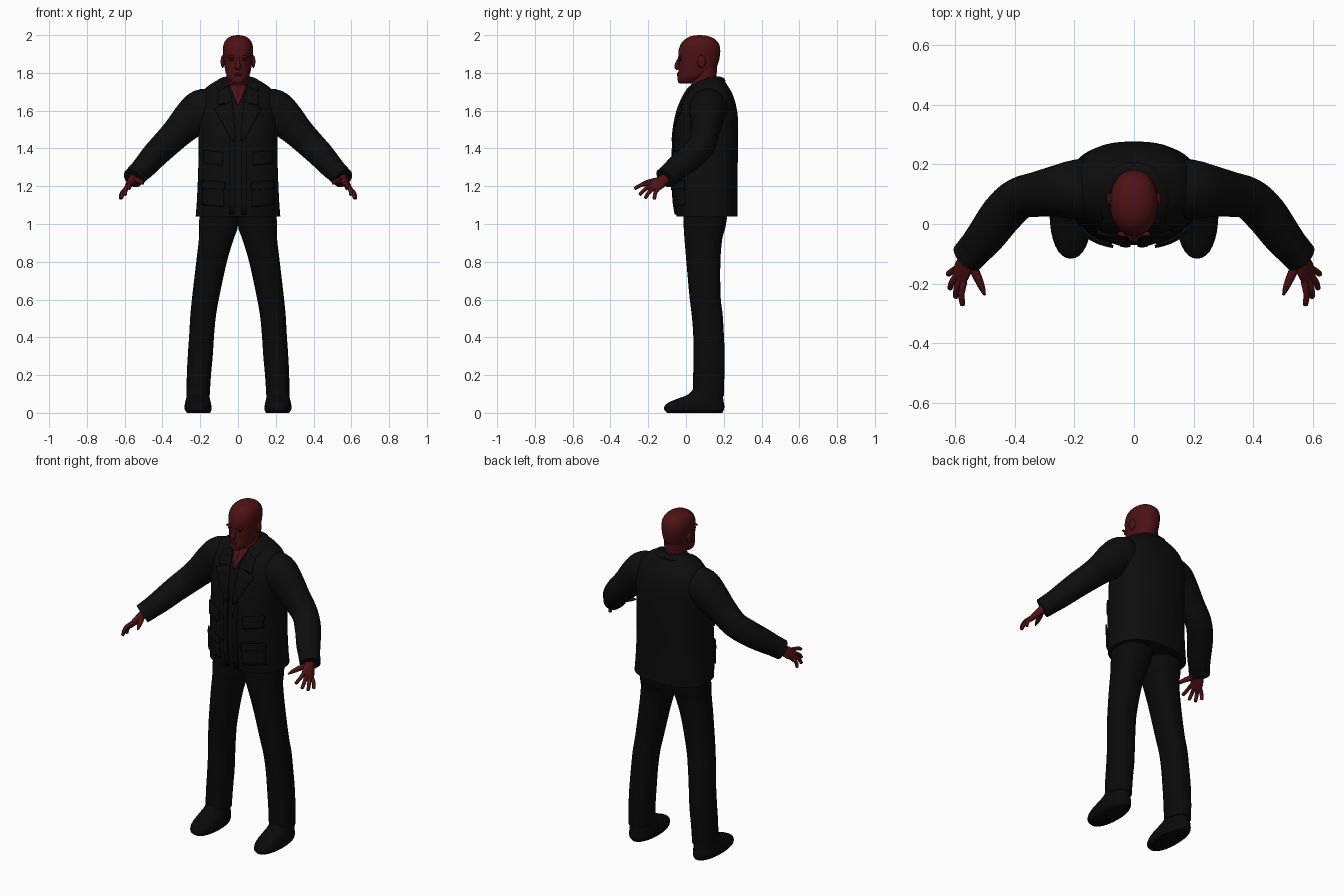
import bpy, bmesh, math
from mathutils import Vector

if "Cube" in bpy.data.objects:
    bpy.data.objects.remove(bpy.data.objects["Cube"])


def material(name, rgb):
    m = bpy.data.materials.new(name)
    m.use_nodes = True
    m.diffuse_color = (*rgb, 1)
    bsdf = next(n for n in m.node_tree.nodes if n.type == 'BSDF_PRINCIPLED')
    bsdf.inputs["Base Color"].default_value = (*rgb, 1)
    bsdf.inputs["Roughness"].default_value = 0.8
    return m


SKIN = material("dark red skin", (0.075, 0.006, 0.007))
JACKET = material("jacket black", (0.004, 0.004, 0.004))
TROUSER = material("trouser black", (0.003, 0.003, 0.003))
EYE = material("eye dark red", (0.02, 0.002, 0.002))


def smooth_rows(rows, k=5):
    """Catmull-Rom interpolation through tuples."""
    out = []
    for i in range(len(rows) - 1):
        a, b, c, d = (rows[max(i - 1, 0)], rows[i], rows[i + 1],
                      rows[min(i + 2, len(rows) - 1)])
        for j in range(k):
            t = j / k
            out.append(tuple(
                0.5 * (2 * q + (r - p) * t + (2 * p - 5 * q + 4 * r - s) * t * t
                       + (3 * q - p - 3 * r + s) * t ** 3)
                for p, q, r, s in zip(a, b, c, d)))
    return out + [rows[-1]]


def finish(name, bm, mat, mirror=False):
    bmesh.ops.recalc_face_normals(bm, faces=bm.faces)
    me = bpy.data.meshes.new(name)
    bm.to_mesh(me)
    bm.free()
    me.materials.append(mat)
    ob = bpy.data.objects.new(name, me)
    bpy.context.collection.objects.link(ob)
    if mirror:
        ob.modifiers.new("Mirror", 'MIRROR').use_mirror_merge = False
    bpy.ops.object.select_all(action='DESELECT')
    ob.select_set(True)
    bpy.context.view_layer.objects.active = ob
    bpy.ops.object.shade_smooth_by_angle(angle=math.radians(50))
    return ob


def skin_rings(name, rings, mat, mirror):
    bm = bmesh.new()
    loops = [[bm.verts.new(p) for p in r] for r in rings]
    n = len(loops[0])
    for a, b in zip(loops, loops[1:]):
        for i in range(n):
            bm.faces.new((a[i], a[(i + 1) % n], b[(i + 1) % n], b[i]))
    bm.faces.new(loops[0])
    bm.faces.new(loops[-1])
    return finish(name, bm, mat, mirror)


def stack(name, rows, mat, n=2.0, mirror=False, seg=32):
    """Horizontal superellipse rings: (z, centre x, half width, front y, back y)."""
    rings = []
    for z, cx, rx, f, b in smooth_rows(rows):
        ring = []
        for i in range(seg):
            c, s = math.cos(math.tau * i / seg), math.sin(math.tau * i / seg)
            ring.append((cx + rx * math.copysign(abs(c) ** (2 / n), c),
                         (f + b) / 2 + (b - f) / 2 * math.copysign(abs(s) ** (2 / n), s), z))
        rings.append(ring)
    return skin_rings(name, rings, mat, mirror)


def tube(name, pts, mat, across=(0, 1, 0), seg=16, mirror=True):
    """Elliptic tube: (x, y, z, half size along across, half size other way)."""
    path = smooth_rows(pts)
    rings = []
    for i, (x, y, z, w, h) in enumerate(path):
        t = (Vector(path[min(i + 1, len(path) - 1)][:3])
             - Vector(path[max(i - 1, 0)][:3])).normalized()
        u = Vector(across)
        u = (u - t * u.dot(t)).normalized()
        v = t.cross(u)
        rings.append([Vector((x, y, z)) + u * w * math.cos(math.tau * k / seg)
                      + v * h * math.sin(math.tau * k / seg) for k in range(seg)])
    return skin_rings(name, rings, mat, mirror)


def ball(name, loc, size, mat, mirror=True):
    bm = bmesh.new()
    bmesh.ops.create_uvsphere(bm, u_segments=16, v_segments=10, radius=1)
    bmesh.ops.scale(bm, vec=size, verts=bm.verts)
    bmesh.ops.translate(bm, vec=loc, verts=bm.verts)
    return finish(name, bm, mat, mirror)


# Jacket body
TORSO = [(1.04, 0, .224, -.05, .272), (1.12, 0, .218, -.063, .272), (1.25, 0, .212, -.07, .272),
         (1.4, 0, .208, -.067, .276), (1.5, 0, .21, -.06, .276), (1.58, 0, .21, -.045, .273),
         (1.64, 0, .205, -.025, .262), (1.69, 0, .19, .0, .245), (1.725, 0, .165, .025, .225),
         (1.755, 0, .12, .065, .205), (1.775, 0, .08, .11, .18)]
POWER = 2.5
stack("jacket_body", TORSO, JACKET, POWER, seg=48)
TORSO_FINE = smooth_rows(TORSO, 10)


def front_y(x, z):
    """Depth of the jacket front at x, z."""
    _, _, rx, f, b = min(TORSO_FINE, key=lambda r: abs(r[0] - z))
    for lo, hi in zip(TORSO_FINE, TORSO_FINE[1:]):
        if lo[0] <= z <= hi[0]:
            t = (z - lo[0]) / (hi[0] - lo[0])
            rx, f, b = (lo[i] + (hi[i] - lo[i]) * t for i in (2, 3, 4))
    return (f + b) / 2 - (b - f) / 2 * max(0, 1 - abs(x / rx) ** POWER) ** (1 / POWER)


def panel(name, corners, mat, lift=0.004, n=8):
    """Cloth plate that follows the jacket front; corners are (x, z)."""
    a, b, c, d = (Vector(p) for p in corners)
    bm = bmesh.new()
    grid = []
    for i in range(n + 1):
        row = []
        for j in range(n + 1):
            p = a.lerp(b, i / n).lerp(d.lerp(c, i / n), j / n)
            row.append(bm.verts.new((p.x, front_y(p.x, p.y) - lift, p.y)))
        grid.append(row)
    for i in range(n):
        for j in range(n):
            bm.faces.new((grid[i][j], grid[i + 1][j], grid[i + 1][j + 1], grid[i][j + 1]))
    ob = finish(name, bm, mat, True)
    s = ob.modifiers.new("Thickness", 'SOLIDIFY')
    s.thickness, s.offset = 0.009, 0


# Neck opening, placket, lapels, pockets
panel("open_neck", [(0, 1.63), (.004, 1.63), (.045, 1.735), (0, 1.735)], SKIN, .003)
panel("front_edge", [(.018, 1.05), (.045, 1.05), (.045, 1.5), (.018, 1.5)], JACKET, .004)
panel("lapel", [(.012, 1.44), (.03, 1.44), (.125, 1.61), (.03, 1.65)], JACKET, .007)
panel("upper_lapel", [(.028, 1.645), (.11, 1.63), (.105, 1.70), (.05, 1.73)], JACKET, .007)
panel("chest_pocket", [(.08, 1.31), (.18, 1.32), (.18, 1.39), (.08, 1.38)], JACKET, .006)
panel("hip_pocket", [(.075, 1.09), (.19, 1.10), (.185, 1.21), (.075, 1.20)], JACKET, .006)
panel("hip_pocket_flap", [(.07, 1.18), (.192, 1.19), (.19, 1.23), (.07, 1.22)], JACKET, .011)

# Turned collar
tube("collar", [(0, .19, 1.765, .012, .02), (.06, .17, 1.767, .012, .022),
                (.098, .11, 1.752, .014, .024), (.09, .045, 1.725, .013, .026),
                (.06, .0, 1.685, .01, .022)], JACKET, across=(.4, .3, 1))

# Sleeves and cuffs
tube("sleeves", [(.13, .12, 1.61, .1, .1), (.19, .116, 1.605, .1, .108), (.25, .11, 1.555, .088, .1),
                 (.32, .1, 1.485, .076, .083), (.385, .085, 1.42, .07, .075),
                 (.44, .035, 1.365, .072, .07), (.5, -.045, 1.298, .066, .062),
                 (.555, -.108, 1.245, .054, .052)], JACKET, seg=28)
tube("cuffs", [(.53, -.08, 1.268, .06, .058), (.558, -.112, 1.242, .058, .055)], JACKET, seg=28)

# Hands
SPREAD = Vector((.04, .055, -.045))
tube("palms", [(.545, -.095, 1.255, .03, .026), (.557, -.118, 1.235, .03, .024),
               (.573, -.15, 1.212, .039, .019), (.588, -.182, 1.19, .036, .013)],
     SKIN, across=SPREAD)
TIPS = [(.574, -.273, 1.187), (.597, -.247, 1.153), (.617, -.217, 1.135), (.622, -.168, 1.13)]
for i, (label, tip) in enumerate(zip(("index", "middle", "ring", "little"), TIPS)):
    root = Vector((.584, -.172, 1.198)) + SPREAD * (i / 3 - .5) * .72
    tip = Vector(tip)
    mid = root.lerp(tip, .5) + Vector((.006, -.003, .006))
    end = mid.lerp(tip, .88)
    tube(label + "_fingers", [(*root, .012, .012), (*mid, .0105, .0105),
                              (*end, .009, .009), (*tip, .003, .003)], SKIN, SPREAD, 10)
tube("thumbs", [(.55, -.125, 1.235, .017, .017), (.527, -.172, 1.228, .015, .015),
                (.51, -.212, 1.22, .011, .011), (.5, -.238, 1.212, .004, .004)], SKIN, SPREAD, 10)

# Trousers
stack("trouser_legs", [(.09, .211, .061, .035, .2), (.2, .207, .064, .038, .203),
                       (.3, .2, .066, .04, .205), (.42, .192, .066, .038, .2),
                       (.52, .184, .068, .03, .194), (.62, .17, .072, .018, .183),
                       (.8, .14, .081, .002, .182), (.92, .115, .092, -.008, .192),
                       (.98, .104, .102, -.012, .208), (1.08, .1, .104, -.015, .225)],
      TROUSER, 2.3, True)

# Shoes
stack("shoes", [(0, .208, .06, -.1, .192), (.015, .211, .07, -.114, .2), (.035, .212, .071, -.114, .203),
                (.055, .212, .068, -.092, .2), (.075, .212, .063, -.045, .197),
                (.1, .212, .058, .015, .193), (.14, .21, .05, .045, .19)], TROUSER, 2.2, True)

# Neck and head
stack("neck", [(1.62, 0, .075, .02, .19), (1.7, 0, .066, .024, .175), (1.76, 0, .06, .03, .162),
               (1.83, 0, .062, .04, .165)], SKIN)
stack("head", [(1.744, 0, .02, -.034, .02), (1.752, 0, .038, -.042, .05), (1.775, 0, .056, -.045, .1),
               (1.805, 0, .066, -.041, .148), (1.85, 0, .074, -.039, .17), (1.89, 0, .078, -.041, .179),
               (1.925, 0, .08, -.038, .181), (1.958, 0, .074, -.024, .172), (1.983, 0, .056, .002, .147),
               (1.996, 0, .03, .035, .112), (2.0, 0, .004, .066, .08)], SKIN, 2.15)
ball("ears", (.081, .082, 1.86), (.011, .022, .034), SKIN)
tube("nose", [(0, -.034, 1.882, .006, .008), (0, -.044, 1.855, .01, .01),
              (0, -.05, 1.832, .012, .016), (0, -.04, 1.818, .006, .012)],
     SKIN, across=(0, 1, 0), mirror=False)
ball("brows", (.032, -.033, 1.885), (.024, .009, .007), SKIN)
ball("eyes", (.031, -.031, 1.868), (.015, .006, .006), EYE)
ball("upper_lip", (0, -.042, 1.796), (.024, .007, .005), SKIN, False)
ball("lower_lip", (0, -.042, 1.787), (.02, .007, .005), SKIN, False)
